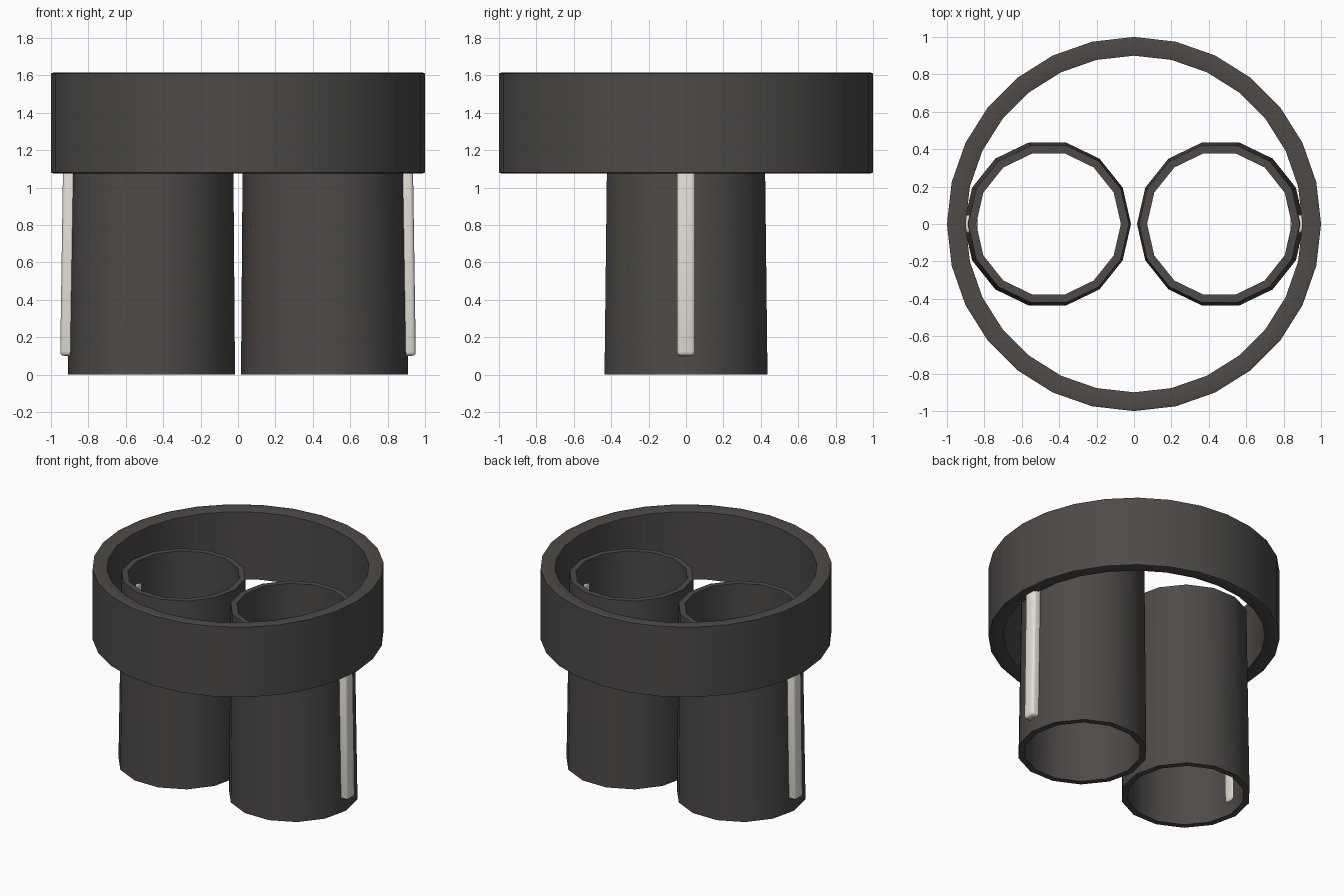
import bpy, bmesh, math
from mathutils import Matrix

if "Cube" in bpy.data.objects:
    bpy.data.objects.remove(bpy.data.objects["Cube"])


def material(name, rgb):
    m = bpy.data.materials.new(name)
    m.diffuse_color = (*rgb, 1)
    m.use_nodes = True
    m.node_tree.nodes["Principled BSDF"].inputs["Base Color"].default_value = m.diffuse_color
    return m


dark = material("dark_cloth", (0.075, 0.068, 0.063))
cream = material("cream_trim", (0.78, 0.75, 0.67))


def finish(name, bm, mat):
    bmesh.ops.recalc_face_normals(bm, faces=bm.faces)
    me = bpy.data.meshes.new(name)
    bm.to_mesh(me)
    bm.free()
    ob = bpy.data.objects.new(name, me)
    bpy.context.collection.objects.link(ob)
    me.materials.append(mat)
    bpy.ops.object.select_all(action='DESELECT')
    ob.select_set(True)
    bpy.context.view_layer.objects.active = ob
    bpy.ops.object.shade_smooth_by_angle(angle=math.radians(50))
    return ob


def tube(name, sides, profile, mat):
    """Closed (centre x, radius, z) profile swept into a hollow tube."""
    bm = bmesh.new()
    rings = [[bm.verts.new((cx + r * math.cos(2 * math.pi * i / sides),
                            r * math.sin(2 * math.pi * i / sides), z))
              for i in range(sides)] for cx, r, z in profile]
    for k, a in enumerate(rings):
        b = rings[(k + 1) % len(rings)]
        for i in range(sides):
            j = (i + 1) % sides
            bm.faces.new((a[i], a[j], b[j], b[i]))
    return finish(name, bm, mat)


# Wide waist ring
tube("waistband", 28, [(0, 1, 1.08), (0, 1, 1.61), (0, 0.985, 1.615),
                       (0, 0.9, 1.60), (0, 0.9, 1.09), (0, 0.985, 1.075)], dark)

for side, s in (("left", -1), ("right", 1)):
    # Slightly flared hollow leg
    tube(side + "_leg", 14, [(s * 0.463, 0.447, 0), (s * 0.457, 0.43, 1.42),
                             (s * 0.457, 0.387, 1.42), (s * 0.463, 0.404, 0)], dark)
    # Outer side stripe, leaning with the leg
    bm = bmesh.new()
    bmesh.ops.create_cube(bm, size=1, matrix=Matrix.Diagonal((0.098, 0.098, 1.15, 1)))
    bmesh.ops.bevel(bm, geom=bm.edges[:], offset=0.02, segments=3,
                    profile=0.5, affect='EDGES')
    bmesh.ops.transform(bm, verts=bm.verts, matrix=Matrix.Translation((s * 0.893, 0, 0.675))
                        @ Matrix.Rotation(-s * 0.015, 4, 'Y'))
    finish(side + "_stripe", bm, cream)
